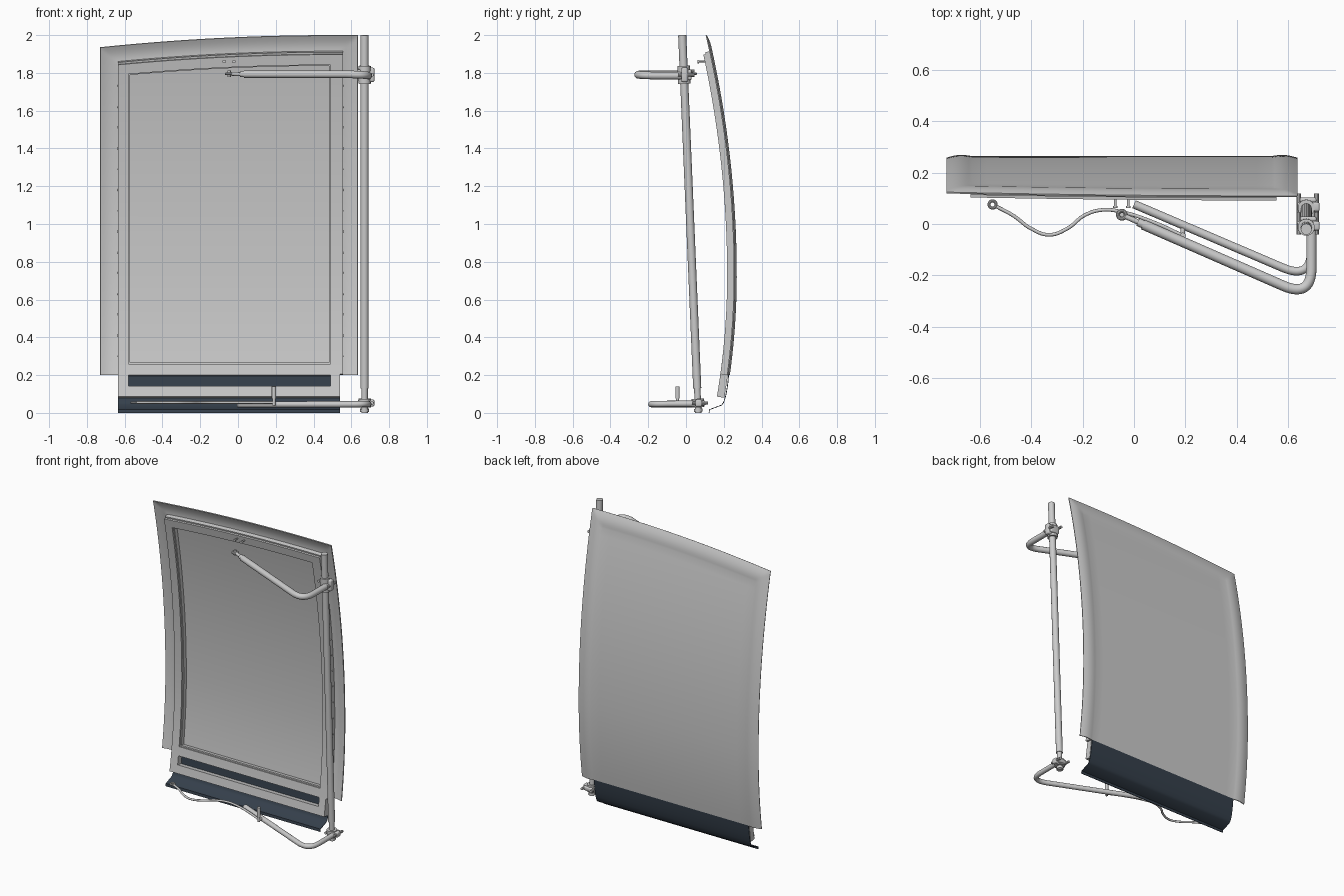
import bpy, bmesh, math
from mathutils import Vector

if "Cube" in bpy.data.objects:
    bpy.data.objects.remove(bpy.data.objects["Cube"])

rubber_mat = bpy.data.materials.new("dark_rubber")
rubber_mat.diffuse_color = (0.035, 0.05, 0.07, 1)
rubber_mat.use_nodes = True
rubber_mat.node_tree.nodes["Principled BSDF"].inputs["Base Color"].default_value = rubber_mat.diffuse_color


def bulge(z):
    """Outer face depth of the curved door at height z."""
    return 0.264 - (0.092 if z > 0.73 else 0.13) * (z - 0.73) ** 2


def top(x):
    """Arched top edge of the outer panel."""
    return 2.0 - 0.064 * (max(0, 0.5 - x) / 1.23) ** 2


def finish(ob, name, angle=35):
    ob.name = name
    bpy.ops.object.select_all(action='DESELECT')
    ob.select_set(True)
    bpy.context.view_layer.objects.active = ob
    bpy.ops.object.convert(target='MESH')
    bpy.ops.object.shade_smooth_by_angle(angle=math.radians(angle))
    return bpy.context.object


def grid(name, xs, rows, point, thick):
    """Sheet made from point(x, t), thickened towards the front."""
    bm = bmesh.new()
    vs = [[bm.verts.new(point(x, t)) for x in xs] for t in rows]
    for r0, r1 in zip(vs, vs[1:]):
        for i in range(len(xs) - 1):
            bm.faces.new((r0[i + 1], r0[i], r1[i], r1[i + 1]))
    me = bpy.data.meshes.new(name)
    bm.to_mesh(me)
    bm.free()
    ob = bpy.data.objects.new(name, me)
    bpy.context.collection.objects.link(ob)
    mod = ob.modifiers.new("thickness", 'SOLIDIFY')
    mod.thickness, mod.offset = thick, -1
    return finish(ob, name)


def span(a, b, n):
    return [a + (b - a) * i / n for i in range(n + 1)]


def bar(name, x0, x1, lo, hi, start, depth, nx=1, nz=1):
    """Frame bar following the door curve between lo(x) and hi(x)."""
    def point(x, t):
        z = lo(x) + (hi(x) - lo(x)) * t
        return (x, bulge(z) - start, z)
    return grid(name, span(x0, x1, nx), span(0, 1, nz), point, depth)


def tube(name, pts, r, smooth=False, res=6):
    cu = bpy.data.curves.new(name, 'CURVE')
    cu.dimensions, cu.bevel_depth, cu.bevel_resolution = '3D', r, res
    cu.use_fill_caps = True
    if smooth:
        sp = cu.splines.new('BEZIER')
        sp.bezier_points.add(len(pts) - 1)
        for b, p in zip(sp.bezier_points, pts):
            b.co = p
            b.handle_left_type = b.handle_right_type = 'AUTO'
    else:
        sp = cu.splines.new('POLY')
        sp.points.add(len(pts) - 1)
        for s, p in zip(sp.points, pts):
            s.co = (*p, 1)
    ob = bpy.data.objects.new(name, cu)
    bpy.context.collection.objects.link(ob)
    return finish(ob, name)


def box(name, lo, hi, bevel=0.008):
    lo, hi = Vector(lo), Vector(hi)
    bpy.ops.mesh.primitive_cube_add(size=1, location=(lo + hi) / 2)
    ob = bpy.context.object
    ob.scale = hi - lo
    bpy.ops.object.transform_apply(location=False, rotation=False, scale=True)
    mod = ob.modifiers.new("bevel", 'BEVEL')
    mod.width, mod.segments = bevel, 3
    return finish(ob, name)


def eye(name, loc, major=0.016, minor=0.007):
    bpy.ops.mesh.primitive_torus_add(location=loc, major_radius=major, minor_radius=minor,
                                     major_segments=24, minor_segments=10)
    finish(bpy.context.object, name)


const = lambda v: (lambda x: v)
under = lambda d: (lambda x: top(x) - d)

# Outer curved panel with a softly rolled border on the sides and top
BORDER = 0.1


def panel_point(x, t):
    z = 0.2 + (top(x) - 0.2) * t
    d = min(x + 0.73, 0.635 - x, top(x) - z)
    off = 0.006 * math.sin(math.pi * d / BORDER) - 0.006 * (1 - d / BORDER) ** 2 if d < BORDER else 0
    return (x, bulge(z) + off, z)


xs = span(-0.73, -0.63, 8) + span(-0.63, 0.535, 20)[1:] + span(0.535, 0.635, 8)[1:]
rows = span(0, 0.943, 36) + span(0.943, 1, 8)[1:]
grid("outer_panel", xs, rows, panel_point, 0.006)

# Inner frame: stiles, rails and a lip along the arched top
bar("frame_left_stile", -0.635, -0.58, const(0.08), under(0.095), 0.006, 0.04, 1, 36)
bar("frame_right_stile_upper", 0.49, 0.555, const(0.2), under(0.095), 0.006, 0.04, 1, 34)
bar("frame_right_stile_lower", 0.49, 0.54, const(0.08), const(0.2), 0.006, 0.04, 1, 4)
bar("frame_top_rail", -0.58, 0.49, under(0.15), under(0.095), 0.006, 0.04, 20, 2)
bar("frame_top_lip", -0.635, 0.555, under(0.098), under(0.085), 0.006, 0.028, 20, 1)
bar("frame_middle_rail", -0.58, 0.49, const(0.195), const(0.255), 0.006, 0.04, 1, 2)
bar("frame_bottom_rail", -0.58, 0.49, const(0.08), const(0.135), 0.006, 0.04, 1, 2)

# Window gasket set back inside the frame
bar("gasket_left", -0.582, -0.573, const(0.25), under(0.15), 0.006, 0.028, 1, 32)
bar("gasket_right", 0.483, 0.492, const(0.25), under(0.15), 0.006, 0.028, 1, 32)
bar("gasket_bottom", -0.58, 0.49, const(0.25), const(0.263), 0.006, 0.028)
bar("gasket_top", -0.58, 0.49, under(0.157), under(0.148), 0.006, 0.028, 20, 1)

# Small screws along both frame sides
for i in range(14):
    z = 0.3 + i * 0.11
    for side, x in (("left", -0.635), ("right", 0.555)):
        y = bulge(z) - 0.022
        tube(f"frame_screw_{side}_{i}", [(x - 0.004, y, z), (x + 0.004, y, z)], 0.005, res=2)

# Dark rubber skirt under the panel with a forward lip
skirt = [(0.124, 0.0), (0.126, 0.016), (0.19, 0.04), (0.201, 0.055), (0.211, 0.085),
         (0.218, 0.12), (0.224, 0.16), (0.228, 0.205)]
ob = grid("rubber_skirt", [-0.635, 0.54], range(len(skirt)), lambda x, i: (x, *skirt[i]), 0.004)
ob.data.materials.append(rubber_mat)


# Slanted pivot post
def post(z):
    return Vector((0.67, 0.065 - 0.0425 * z, z))


tube("pivot_post", [post(0.13), post(2.0)], 0.0215)
tube("post_lower_pin", [post(0.0), post(0.14)], 0.017)
tube("post_foot", [post(0.006), post(0.022)], 0.023)


# Swing arms: straight rod, rounded elbow, short leg into the clamp
def arm(name, inner, slope, z0, z1, r, y_end):
    x0, y0 = inner
    corner = Vector((0.69, y0 + slope * (0.69 - x0)))
    d = Vector((-1, -slope)).normalized()
    a, b = corner + d * 0.12, corner + Vector((0, 0.12))
    flat = [Vector(inner)]
    for t in span(0, 1, 14):
        flat.append(a * (1 - t) ** 2 + corner * 2 * t * (1 - t) + b * t * t)
    flat.append(Vector((0.69, y_end)))
    tube(name, [(p.x, p.y, z0 + (z1 - z0) * i / (len(flat) - 1)) for i, p in enumerate(flat)], r)


arm("upper_arm", (0.035, -0.002), -0.437, 1.793, 1.785, 0.02, 0.0)
arm("lower_arm", (0.0, 0.077), -0.427, 0.045, 0.048, 0.0165, 0.07)

# Upper arm rod end and the pegs on the door it serves
tube("rod_end_collar", [(0.06, -0.012, 1.793), (0.015, 0.008, 1.793)], 0.016)
tube("rod_end_shank", [(0.02, 0.006, 1.793), (-0.035, 0.03, 1.795)], 0.010)
eye("rod_end_eye", (-0.047, 0.036, 1.795))
tube("rod_end_bolt", [(-0.047, 0.036, 1.778), (-0.047, 0.036, 1.812)], 0.009)
for i, x in enumerate((-0.073, -0.022)):
    tube(f"door_peg_{i}", [(x, 0.068, 1.86), (x, 0.11, 1.86)], 0.005)
    tube(f"door_peg_head_{i}", [(x, 0.062, 1.86), (x, 0.07, 1.86)], 0.009)

# Wavy lower link with its eye, and the upright pin
link = [(-0.535, 0.068), (-0.47, 0.033), (-0.40, -0.018), (-0.33, -0.042), (-0.26, -0.018),
        (-0.19, 0.035), (-0.12, 0.055), (-0.04, 0.045), (0.08, 0.005), (0.19, -0.045)]
tube("wavy_link", [(x, y, 0.055) for x, y in link], 0.007, smooth=True)
eye("wavy_link_eye", (-0.55, 0.076, 0.055), 0.014, 0.006)
tube("link_pin", [(0.19, -0.045, 0.04), (0.19, -0.045, 0.125)], 0.008)
tube("link_pin_head", [(0.19, -0.045, 0.075), (0.19, -0.045, 0.14)], 0.0115)
tube("link_pin_bridge", [(0.19, -0.045, 0.05), (0.19, 0.0, 0.048)], 0.009)

# Clamps holding the arms to the post
for name, z, h in (("upper", 1.79, 0.047), ("lower", 0.052, 0.023)):
    p = post(z)
    y = p.y
    tube(f"{name}_clamp_collar", [post(z - h), post(z + h)], 0.033)
    box(f"{name}_clamp_block", (0.635, y - 0.014, z - h * 0.8), (0.722, y + 0.022, z + h * 0.8))
    box(f"{name}_clamp_cap", (0.645, y + 0.02, z - h * 0.6), (0.71, y + 0.04, z + h * 0.6))
    for i, x in enumerate((0.641, 0.71)):
        zb = z + (0.02 if i == 0 and h > 0.03 else 0)
        tube(f"{name}_clamp_bolt_{i}", [(x, y - 0.03, zb), (x, y + 0.055, zb)], 0.009, res=3)
